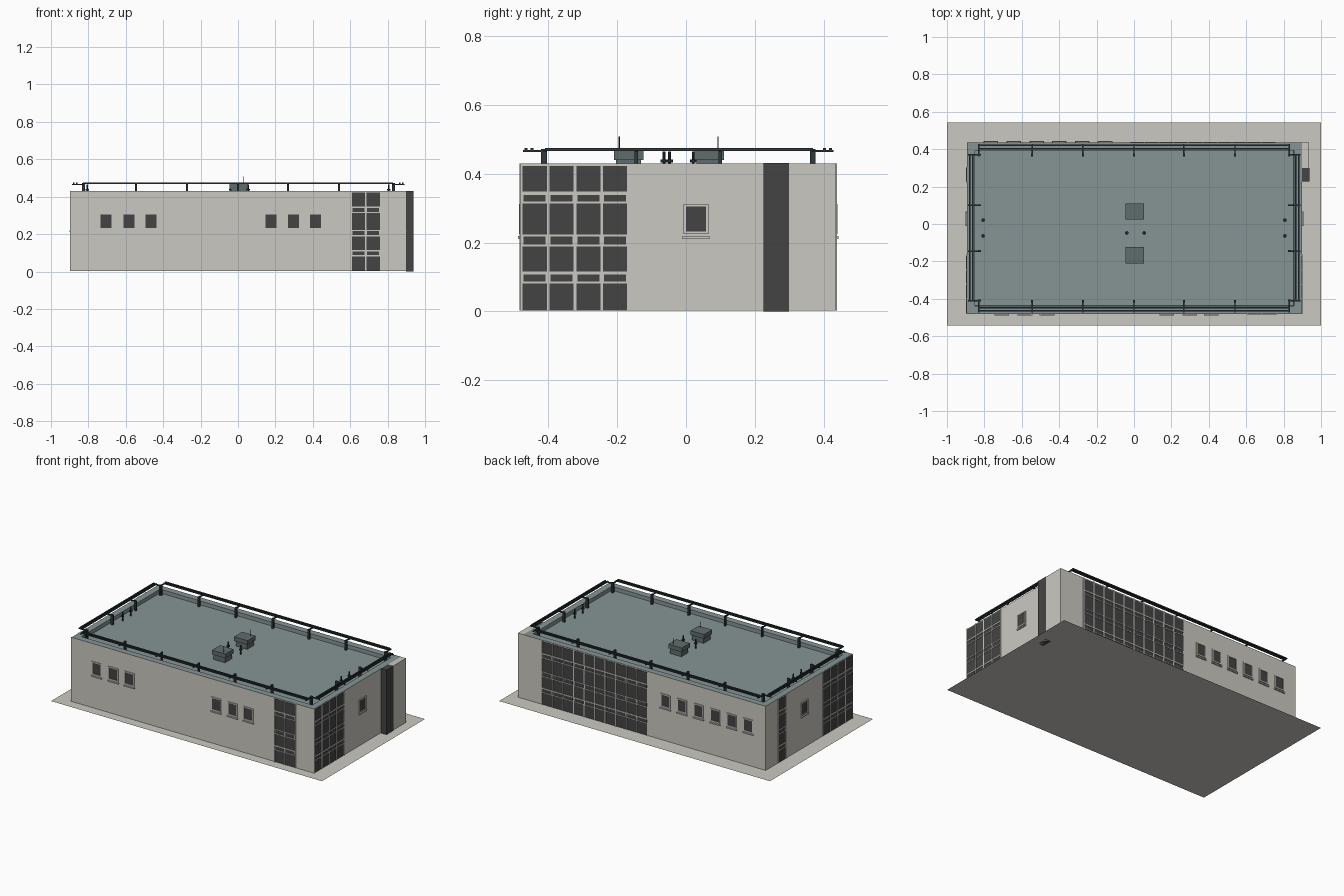
import bpy, bmesh, math
from mathutils import Matrix

if "Cube" in bpy.data.objects:
    bpy.data.objects.remove(bpy.data.objects["Cube"])

# ---------- materials ----------
def mat(name, r, g, b):
    m = bpy.data.materials.new(name)
    lin = [((c / 255 + 0.055) / 1.055) ** 2.4 for c in (r, g, b)]
    m.diffuse_color = (*lin, 1)
    m.use_nodes = True
    m.node_tree.nodes["Principled BSDF"].inputs["Base Color"].default_value = m.diffuse_color
    return m

WALL = mat("warm_grey_plaster", 203, 201, 194)
GLASS = mat("dark_glass", 68, 68, 67)
ROOF = mat("blue_grey_roof", 134, 148, 149)
UNIT = mat("slate_metal", 97, 108, 109)
RAIL = mat("dark_rail_metal", 46, 56, 58)

# ---------- helpers ----------
X0, X1, Y0, Y1, H = -0.893, 0.897, -0.48, 0.435, 0.43
ROOF_Z = 0.405

def box(bm, x0, x1, y0, y1, z0, z1):
    m = Matrix.Translation(((x0 + x1) / 2, (y0 + y1) / 2, (z0 + z1) / 2)) @ \
        Matrix.Diagonal((x1 - x0, y1 - y0, z1 - z0, 1))
    return bmesh.ops.create_cube(bm, size=1, matrix=m)["verts"]

def side_box(bm, side, u0, u1, z0, z1, d0, d1):
    """Box on a facade: u along the wall, d measured outward from it."""
    if side == "front":
        box(bm, u0, u1, Y0 - d1, Y0 - d0, z0, z1)
    elif side == "back":
        box(bm, u0, u1, Y1 + d0, Y1 + d1, z0, z1)
    elif side == "left":
        box(bm, X0 - d1, X0 - d0, u0, u1, z0, z1)
    else:
        box(bm, X1 + d0, X1 + d1, u0, u1, z0, z1)

def cyl(bm, x, y, z0, z1, r, n=10):
    bmesh.ops.create_cone(bm, cap_ends=True, segments=n, radius1=r, radius2=r, depth=z1 - z0,
                          matrix=Matrix.Translation((x, y, (z0 + z1) / 2)))

def finish(bm, name, *mats):
    me = bpy.data.meshes.new(name)
    bm.to_mesh(me)
    bm.free()
    for m in mats:
        me.materials.append(m)
    ob = bpy.data.objects.new(name, me)
    bpy.context.collection.objects.link(ob)
    return ob

# ---------- ground slab (flat sheet) ----------
bm = bmesh.new()
bmesh.ops.create_grid(bm, x_segments=1, y_segments=1, size=1, matrix=Matrix.Diagonal((1, 0.543, 1, 1)))
finish(bm, "paving_sheet", WALL)

# ---------- main block with sunken roof ----------
bm = bmesh.new()
box(bm, X0, X1, Y0, Y1, 0.002, H)
bm.faces.ensure_lookup_table()
top = max(bm.faces, key=lambda f: f.calc_center_median().z)
bmesh.ops.inset_region(bm, faces=[top], thickness=0.06)
bmesh.ops.inset_region(bm, faces=[top], thickness=0.001, depth=ROOF_Z - H)
bm.normal_update()
for f in bm.faces:
    inside = X0 + 0.01 < f.calc_center_median().x < X1 - 0.01 and Y0 + 0.01 < f.calc_center_median().y < Y1 - 0.01
    if f.normal.z > 0.5 or inside and f.normal.z > -0.5:
        f.material_index = 1
finish(bm, "building_block", WALL, ROOF)

# ---------- corner pier and dark fin on the right ----------
bm = bmesh.new()
box(bm, X1, 0.936, 0.30, Y1, 0.002, H)
finish(bm, "corner_pier", WALL)
bm = bmesh.new()
box(bm, X1, 0.938, 0.226, 0.30, 0, H + 0.001)
finish(bm, "dark_fin", GLASS)

# ---------- curtain glazing ----------
ROWS = [(0.003, 0.081, 0), (0.087, 0.107, 1), (0.116, 0.188, 0), (0.194, 0.217, 1),
        (0.223, 0.313, 0), (0.319, 0.339, 1), (0.348, 0.423, 0)]
PITCH = 0.078

def glazing(side, start, columns):
    panes, bars = bmesh.new(), bmesh.new()
    end = start + columns * PITCH
    for c in range(columns):
        u = start + c * PITCH + 0.004
        for z0, z1, small in ROWS:
            k = 0.003 * small
            side_box(panes, side, u + k, u + PITCH - 0.008 - k, z0, z1, 0, 0.002)
    for c in range(columns + 1):
        u = start + c * PITCH
        side_box(bars, side, u - 0.003, u + 0.003, 0.002, H, 0, 0.004)
    for (_, za, _), (zb, _, _) in zip(ROWS, ROWS[1:]):
        side_box(bars, side, start, end, za + 0.001, zb - 0.001, 0, 0.004)
    finish(panes, side + "_glass_panes", GLASS)
    finish(bars, side + "_glazing_bars", WALL)

glazing("right", -0.479, 4)
glazing("left", -0.479, 4)
glazing("left", 0.225, 1)
glazing("front", 0.606, 2)
glazing("back", -0.022, 10)

# ---------- punched windows ----------
def windows(side, centres):
    glass, frame = bmesh.new(), bmesh.new()
    for u in centres:
        z0, z1, w = 0.225, 0.312, 0.036
        side_box(glass, side, u - 0.029, u + 0.029, z0 + 0.007, z1 - 0.007, 0, 0.002)
        for s in (-1, 1):
            a, b = sorted((u + s * w, u + s * (w - 0.007)))
            side_box(frame, side, a, b, z0, z1, 0, 0.005)
        side_box(frame, side, u - w, u + w, z0, z0 + 0.007, 0, 0.005)
        side_box(frame, side, u - w, u + w, z1 - 0.007, z1, 0, 0.005)
        side_box(frame, side, u - 0.039, u + 0.039, 0.211, 0.219, 0, 0.008)
    finish(glass, side + "_window_glass", GLASS)
    finish(frame, side + "_window_frames", WALL)

windows("front", (-0.706, -0.583, -0.465, 0.176, 0.297, 0.414))
windows("back", [-0.765 + 0.122 * i for i in range(6)])
windows("right", (0.029,))
windows("left", (0.029,))

# ---------- roof railing: twin rails on brackets ----------
LONG = (-0.83, -0.545, -0.273, 0.0, 0.267, 0.54, 0.83)
SHORT = (-0.41, -0.145, 0.10, 0.37)
for side, posts in (("front", LONG), ("back", LONG), ("left", SHORT), ("right", SHORT)):
    bm = bmesh.new()
    for d in (-0.015, -0.032):
        side_box(bm, side, posts[0], posts[-1], 0.467, 0.475, d - 0.004, d + 0.004)
    for u in posts:
        side_box(bm, side, u - 0.005, u + 0.005, ROOF_Z, 0.472, -0.074, -0.058)
        side_box(bm, side, u - 0.004, u + 0.004, 0.463, 0.469, -0.074, -0.006)
    finish(bm, side + "_railing", RAIL)

# ---------- roof units with lids and antennas ----------
for name, y, ya in (("rear", 0.067, 0.093), ("front", -0.167, -0.194)):
    bm = bmesh.new()
    box(bm, -0.038, 0.046, y - 0.036, y + 0.036, ROOF_Z, 0.45)
    box(bm, -0.046, 0.054, y - 0.043, y + 0.043, 0.44, 0.468)
    finish(bm, name + "_roof_unit", UNIT)
    bm = bmesh.new()
    cyl(bm, 0.03, ya, 0.465, 0.508, 0.0018, 6)
    finish(bm, name + "_antenna", RAIL)

# ---------- small capped vents ----------
bm = bmesh.new()
for x, y in ((-0.038, -0.048), (0.054, -0.048), (-0.807, 0.021), (-0.807, -0.064), (0.807, 0.021), (0.807, -0.064)):
    cyl(bm, x, y, ROOF_Z, 0.465, 0.004)
    cyl(bm, x, y, ROOF_Z + 0.028, ROOF_Z + 0.036, 0.010)
finish(bm, "roof_vents", RAIL)
